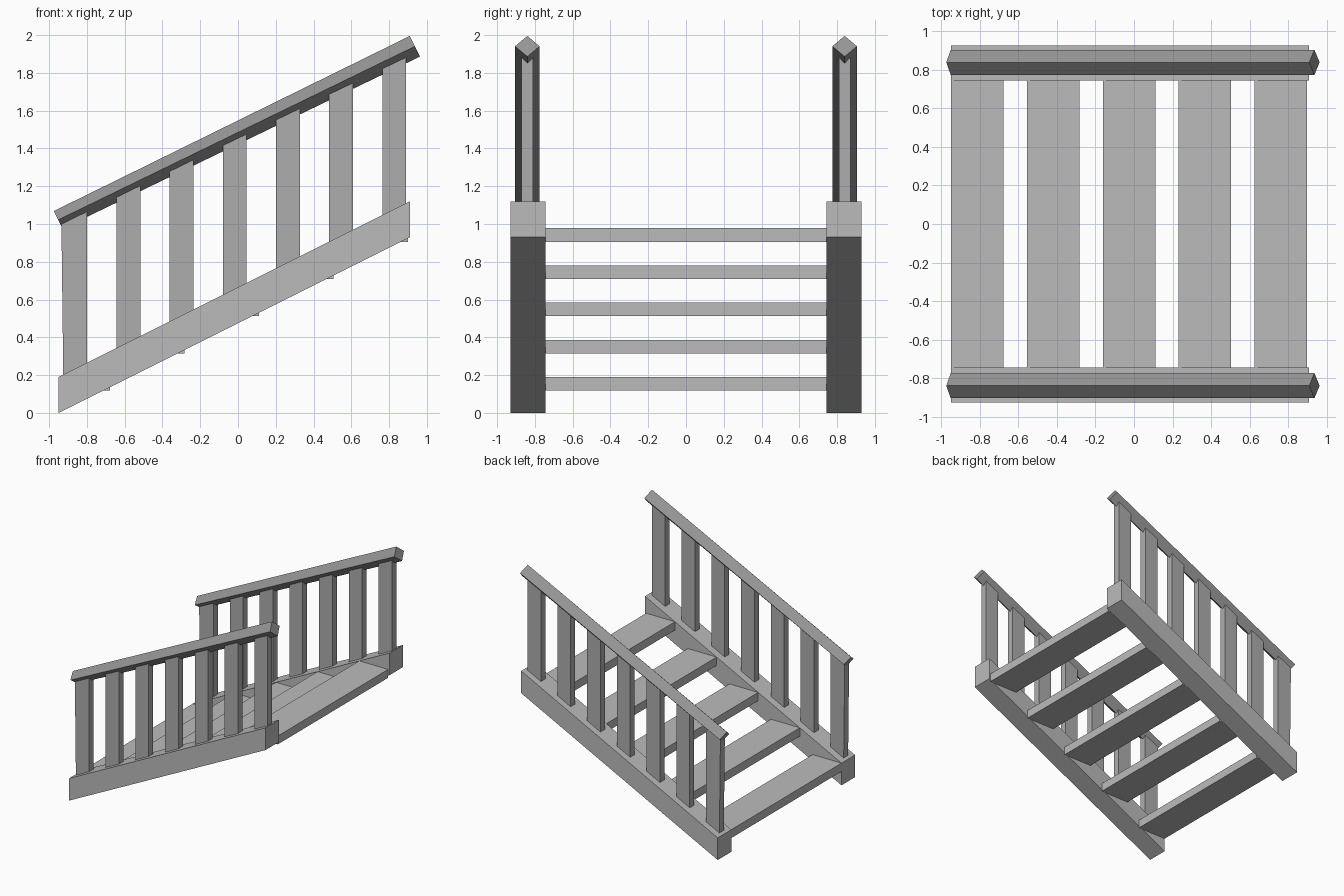
import bpy, bmesh
from mathutils import Vector

if "Cube" in bpy.data.objects:
    bpy.data.objects.remove(bpy.data.objects["Cube"])


def grey(name, v):
    m = bpy.data.materials.new(name)
    m.diffuse_color = (v, v, v, 1)
    m.use_nodes = True
    m.node_tree.nodes["Principled BSDF"].inputs["Base Color"].default_value = m.diffuse_color
    return m


RAIL = grey("dark_grey", 0.3)
POST = grey("mid_grey", 0.42)
TREAD = grey("light_grey", 0.5)


def mesh_from_sections(name, a, b, mat):
    """Flat-shaded prism joining two matching end loops."""
    bm = bmesh.new()
    va = [bm.verts.new(p) for p in a]
    vb = [bm.verts.new(p) for p in b]
    n = len(a)
    bm.faces.new(va)
    bm.faces.new(vb[::-1])
    for i in range(n):
        j = (i + 1) % n
        bm.faces.new((va[i], vb[i], vb[j], va[j]))
    bmesh.ops.recalc_face_normals(bm, faces=bm.faces)
    me = bpy.data.meshes.new(name)
    bm.to_mesh(me)
    bm.free()
    me.materials.append(mat)
    ob = bpy.data.objects.new(name, me)
    bpy.context.collection.objects.link(ob)
    return ob


def side_profile(name, pts, y0, y1, mat):
    """Extrude an x-z outline between two y values."""
    return mesh_from_sections(name, [(x, y0, z) for x, z in pts],
                              [(x, y1, z) for x, z in pts], mat)


def stringer_top(x):
    return 0.19 + 0.5 * (x + 0.95)


def rail_axis(x):
    return 1.022 + 0.487 * (x + 0.952)


# Treads
for i in range(5):
    x, z = -0.95 + i * 0.394, 0.118 + i * 0.197
    side_profile(f"tread_{i + 1}", [(x, z), (x + 0.273, z), (x + 0.273, z + 0.072),
                                    (x, z + 0.072)], -0.745, 0.745, TREAD)

for side, s in (("front", -1), ("back", 1)):
    # Sloping side beam with plumb-cut ends
    side_profile(f"{side}_stringer", [(-0.95, 0), (0.91, 0.93), (0.91, 1.12), (-0.95, 0.19)],
                 s * 0.745, s * 0.928, TREAD)

    # Diamond-section handrail, cut square to its slope
    y = s * 0.84
    ends = []
    for centre, h in (((-0.952, 1.022), 0.052), ((0.937, 1.941), 0.061)):
        c = Vector((centre[0], y, centre[1]))
        up = Vector((-0.447, 0, 0.894)) * h
        across = Vector((0, 0.065, 0))
        ends.append([c + up, c + across, c - up, c - across])
    mesh_from_sections(f"{side}_handrail", *ends, RAIL)

    # Flat balusters, running from beam into the rail
    for i in range(7):
        x0 = -0.925 + i * 0.2815
        x1 = x0 + 0.126
        lean = -0.01 if i == 0 else 0
        side_profile(f"{side}_baluster_{i + 1}",
                     [(x0, stringer_top(x0) - 0.01), (x1, stringer_top(x1) - 0.01),
                      (x1, rail_axis(x1) - 0.02), (x0 + lean, rail_axis(x0) - 0.02)],
                     s * 0.81, s * 0.87, POST)
